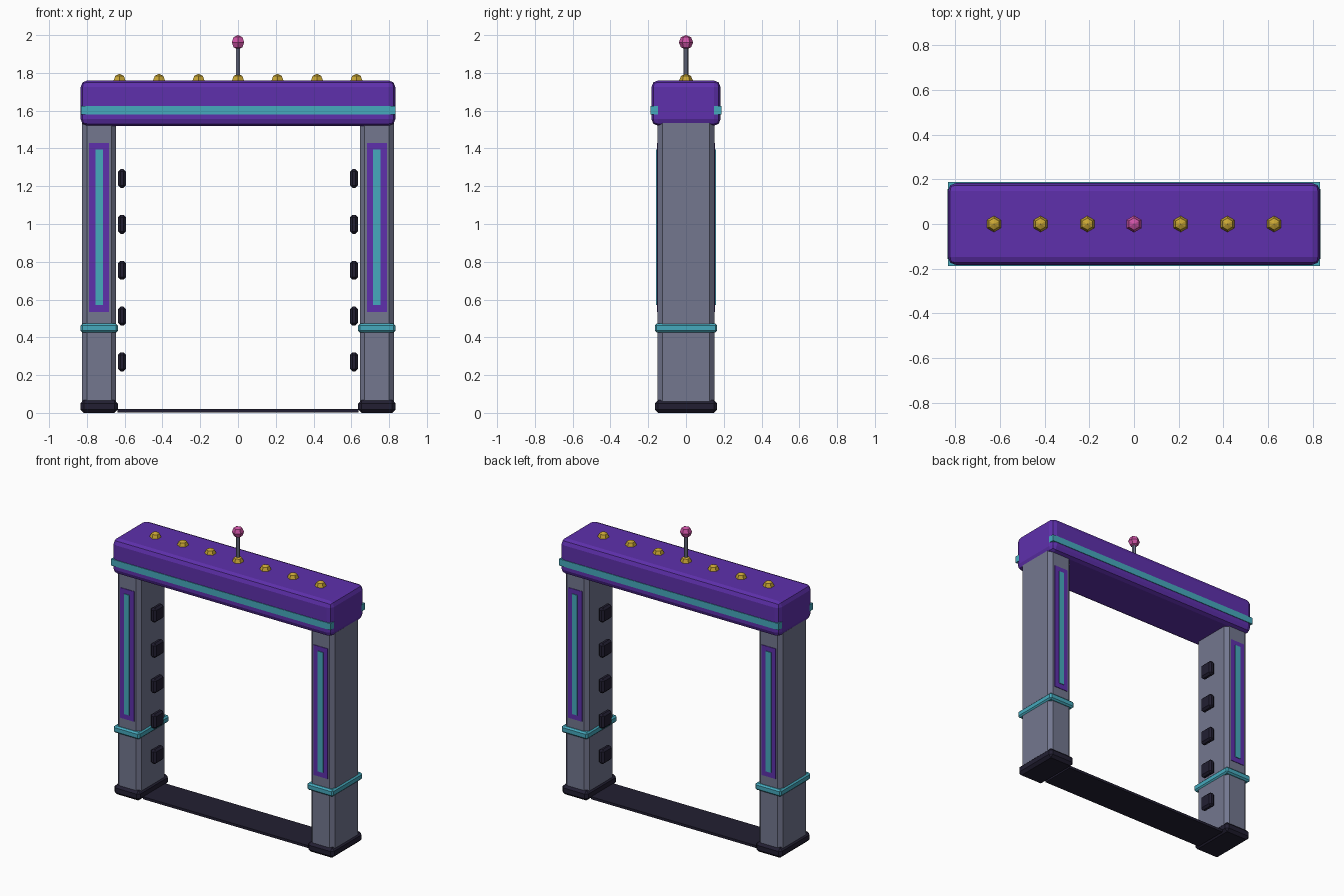
import bpy, bmesh
from mathutils import Vector

if "Cube" in bpy.data.objects:
    bpy.data.objects.remove(bpy.data.objects["Cube"])


def material(name, r, g, b):
    lin = [((c / 255 + 0.055) / 1.055) ** 2.4 for c in (r, g, b)]
    m = bpy.data.materials.new(name)
    m.diffuse_color = (*lin, 1)
    m.use_nodes = True
    m.node_tree.nodes["Principled BSDF"].inputs["Base Color"].default_value = m.diffuse_color
    return m


PURPLE = material("purple", 94, 48, 172)
TEAL = material("teal", 70, 170, 190)
GREY = material("steel grey", 115, 119, 143)
DARK = material("dark rubber", 34, 31, 50)
GOLD = material("gold", 200, 165, 52)
PINK = material("pink", 204, 82, 164)


def finish(name, bm, mat):
    mesh = bpy.data.meshes.new(name)
    bm.to_mesh(mesh)
    bm.free()
    mesh.materials.append(mat)
    ob = bpy.data.objects.new(name, mesh)
    bpy.context.collection.objects.link(ob)
    return ob


def box(name, lo, hi, mat, bevel=0, segments=1):
    """Box between two corners, optionally with bevelled edges."""
    lo, hi = Vector(lo), Vector(hi)
    bm = bmesh.new()
    bmesh.ops.create_cube(bm, size=1)
    for v in bm.verts:
        v.co = (lo + hi) / 2 + v.co * (hi - lo)
    if bevel:
        bmesh.ops.bevel(bm, geom=bm.edges[:], offset=bevel, segments=segments,
                        profile=0.5, affect='EDGES', clamp_overlap=True)
    return finish(name, bm, mat)


def ball(name, centre, radius, mat):
    """Low-poly six-sided ball."""
    bm = bmesh.new()
    bmesh.ops.create_uvsphere(bm, u_segments=6, v_segments=4, radius=radius)
    bmesh.ops.translate(bm, verts=bm.verts, vec=centre)
    return finish(name, bm, mat)


def post_box(name, side, x0, x1, y0, y1, z0, z1, mat, bevel=0):
    """Box given for the +x post, mirrored by side."""
    a, b = sorted((side * x0, side * x1))
    return box(name, (a, y0, z0), (b, y1, z1), mat, bevel)


# Crossbeam with a teal band sunk into it
box("crossbeam", (-0.833, -0.183, 1.52), (0.833, 0.183, 1.76), PURPLE, 0.035, 2)
box("crossbeam_band", (-0.8325, -0.187, 1.58), (0.8325, 0.187, 1.625), TEAL)

# Posts, mirrored left and right
for side, label in ((-1, "left"), (1, "right")):
    post_box(label + "_post", side, 0.645, 0.825, -0.15, 0.15, 0.03, 1.56, GREY, 0.025)
    post_box(label + "_foot", side, 0.636, 0.834, -0.165, 0.165, 0, 0.068, DARK, 0.018)
    post_box(label + "_post_ring", side, 0.636, 0.834, -0.165, 0.165, 0.425, 0.472, TEAL, 0.01)

    # Light panels on the front and back of each post
    for face, where in ((-1, "front"), (1, "back")):
        for part, x0, x1, z0, z1, out, mat in (
                ("panel", 0.682, 0.788, 0.535, 1.428, 0.154, PURPLE),
                ("light", 0.715, 0.755, 0.57, 1.395, 0.158, TEAL)):
            y0, y1 = sorted((face * 0.149, face * out))
            post_box(f"{label}_{where}_{part}", side, x0, x1, y0, y1, z0, z1, mat)

    # Sensor pads facing the opening
    for i in range(5):
        z = 0.27 + i * 0.2427
        post_box(f"{label}_sensor_pad_{i + 1}", side, 0.593, 0.635, -0.05, 0.05,
                 z - 0.05, z + 0.05, DARK, 0.013)

# Floor strip between the feet
box("floor_strip", (-0.638, -0.12, 0.003), (0.638, 0.12, 0.02), DARK)

# Row of studs along the top
for i in range(-3, 4):
    ball(f"stud_{i + 4}", (i * 0.209, 0, 1.758), 0.037, GOLD)

# Antenna
bm = bmesh.new()
bmesh.ops.create_cone(bm, cap_ends=True, segments=6, radius1=0.013, radius2=0.013, depth=0.2)
bmesh.ops.translate(bm, verts=bm.verts, vec=(0, 0, 1.85))
finish("antenna_rod", bm, GREY)
ball("antenna_ball", (0, 0, 1.962), 0.038, PINK)
